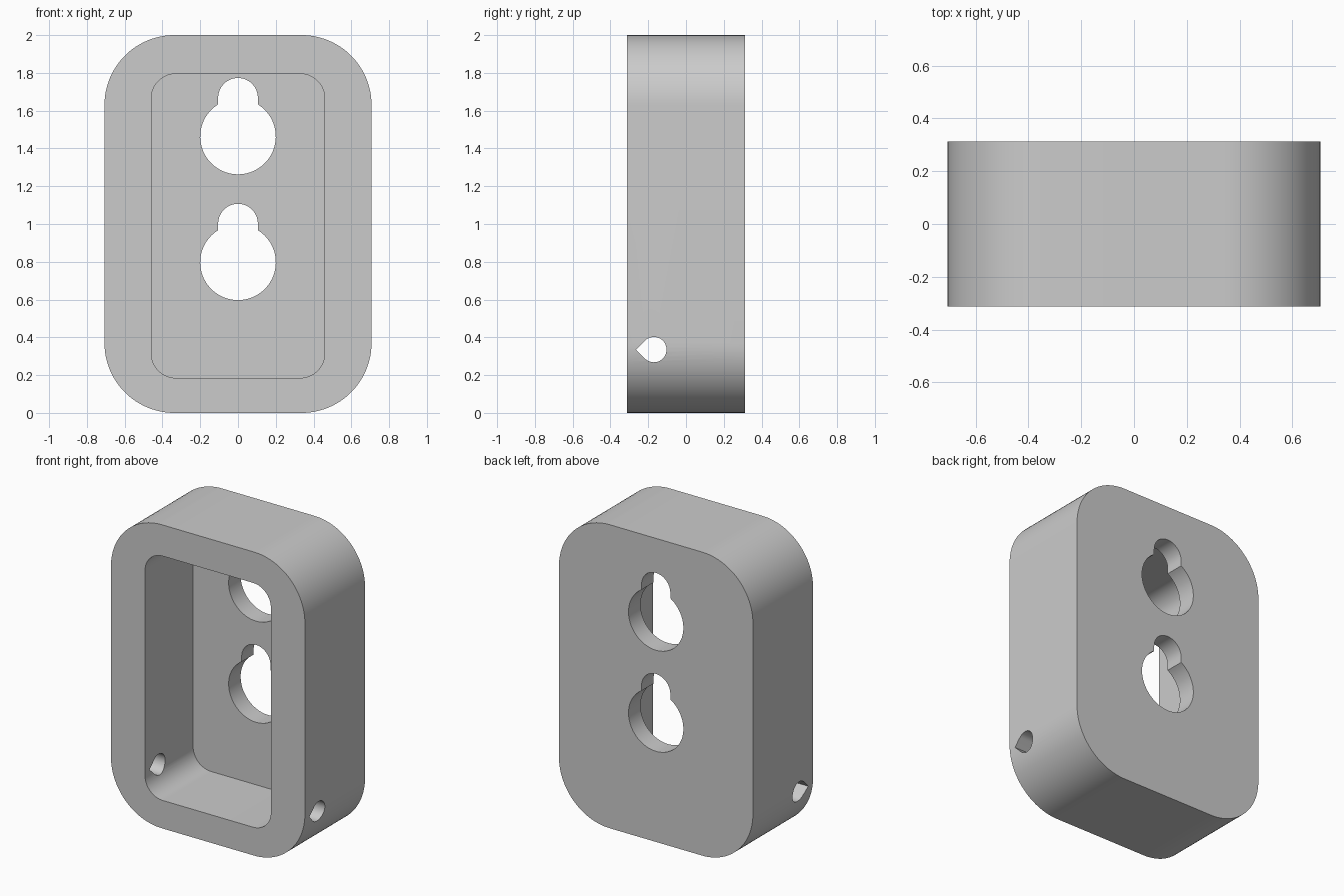
import bpy, bmesh
from math import pi, sin, cos, acos, sqrt

if "Cube" in bpy.data.objects:
    bpy.data.objects.remove(bpy.data.objects["Cube"])


def arc(cx, cy, r, a0, a1, n):
    return [(cx + r * cos(a0 + (a1 - a0) * i / n), cy + r * sin(a0 + (a1 - a0) * i / n))
            for i in range(n + 1)]


def rounded_rect(hw, z0, z1, r, n):
    pts = []
    for k, (cx, cz) in enumerate([(hw - r, z1 - r), (r - hw, z1 - r),
                                  (r - hw, z0 + r), (hw - r, z0 + r)]):
        pts += arc(cx, cz, r, k * pi / 2, (k + 1) * pi / 2, n)
    return pts


def prism(name, pts, start, end, axis):
    """Extrude a profile along y (points are x, z) or along x (points are y, z)."""
    bm = bmesh.new()
    verts = [bm.verts.new((p, start, q) if axis == 'Y' else (start, p, q)) for p, q in pts]
    face = bm.faces.new(verts)
    ext = bmesh.ops.extrude_face_region(bm, geom=[face])
    d = end - start
    bmesh.ops.translate(bm, vec=(0, d, 0) if axis == 'Y' else (d, 0, 0),
                        verts=[g for g in ext['geom'] if isinstance(g, bmesh.types.BMVert)])
    bmesh.ops.recalc_face_normals(bm, faces=bm.faces)
    mesh = bpy.data.meshes.new(name)
    bm.to_mesh(mesh)
    bm.free()
    ob = bpy.data.objects.new(name, mesh)
    bpy.context.collection.objects.link(ob)
    return ob


def keyhole(z, big=0.2, small=0.105, rise=0.205):
    a = acos(small / big)
    return arc(0, z + rise, small, 0, pi, 32) + arc(0, z, big, pi - a, 2 * pi + a, 64)


HALF = 0.313
WALL = 0.125

# Rounded housing
housing = prism("housing", rounded_rect(0.707, 0, 2, 0.37, 24), -HALF, HALF, 'Y')

# Front pocket, two hanging keyholes and the teardrop cross hole
tear_r = 0.067
teardrop = arc(-0.17, 0.335, tear_r, -0.75 * pi, 0.75 * pi, 36) + [(-0.17 - tear_r * sqrt(2), 0.335)]
cutters = [prism("pocket_cutter", rounded_rect(0.459, 0.185, 1.795, 0.13, 16),
                 -HALF - 0.1, HALF - WALL, 'Y')]
cutters += [prism("keyhole_cutter", keyhole(z), 0, HALF + 0.1, 'Y') for z in (0.797, 1.463)]
cutters.append(prism("cross_hole_cutter", teardrop, -1, 1, 'X'))

bpy.context.view_layer.objects.active = housing
housing.select_set(True)
for c in cutters:
    c.hide_render = True
    mod = housing.modifiers.new(c.name, 'BOOLEAN')
    mod.operation = 'DIFFERENCE'
    mod.solver = 'EXACT'
    mod.object = c
    bpy.ops.object.modifier_apply(modifier=mod.name)
    bpy.data.objects.remove(c)

bpy.ops.object.shade_smooth_by_angle(angle=pi / 6)
